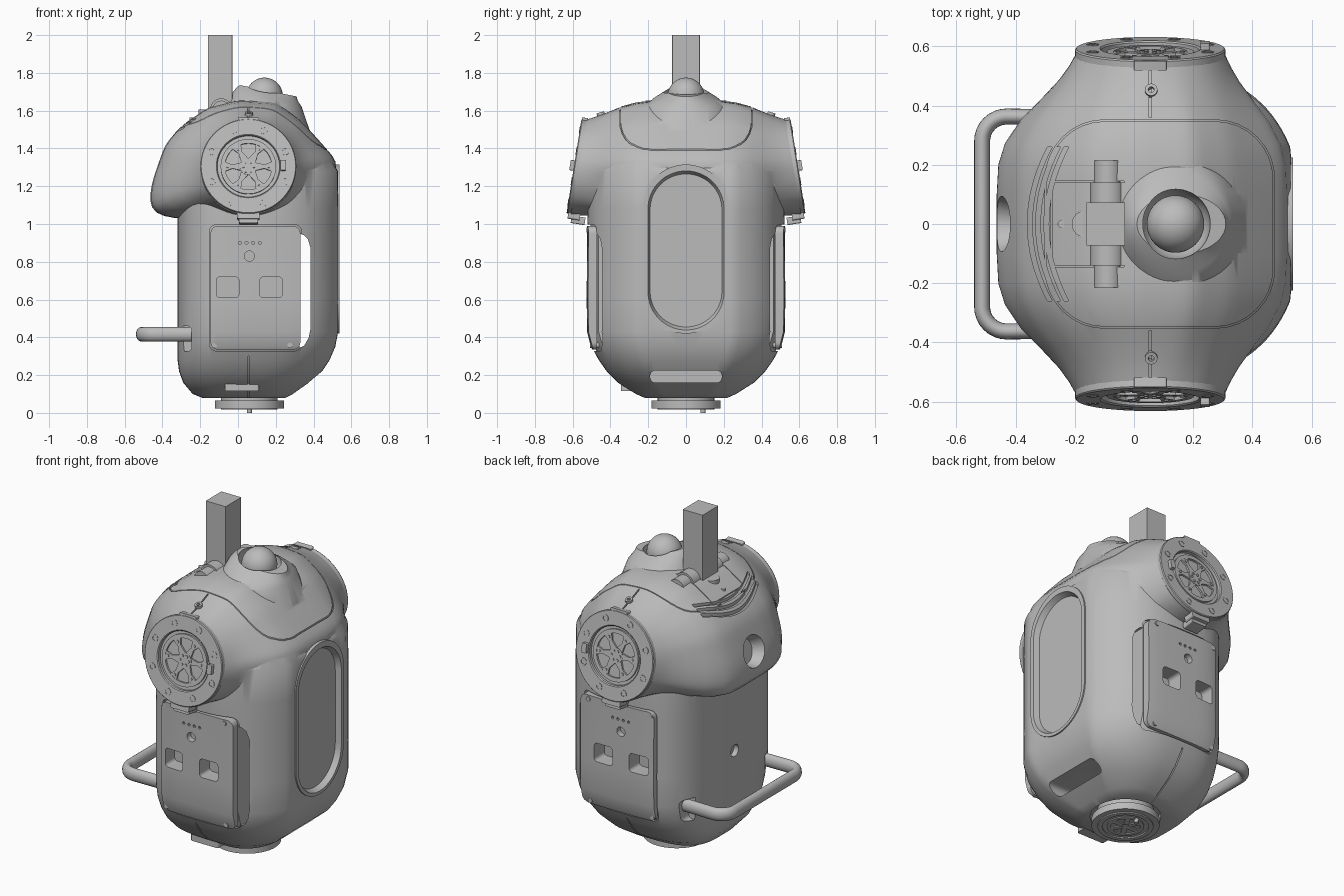
import bpy, bmesh, math
from mathutils import Matrix, Vector

if "Cube" in bpy.data.objects:
    bpy.data.objects.remove(bpy.data.objects["Cube"])

grey = bpy.data.materials.new("warm_grey")
grey.use_nodes = True
grey.diffuse_color = (0.5, 0.5, 0.5, 1)
grey.node_tree.nodes["Principled BSDF"].inputs["Base Color"].default_value = (0.5, 0.5, 0.5, 1)

SIDE = Matrix.Rotation(math.pi / 2, 4, 'X')       # local z points to -y
FRONT = Matrix(((0, 0, 1, 0), (1, 0, 0, 0), (0, 1, 0, 0), (0, 0, 0, 1)))  # local z points to +x
MIRROR = Matrix.Diagonal((1, -1, 1, 1))
TOP = Matrix.Identity(4)


# ---- helpers ----
def loft(bm, rings, mat=TOP, closed=False):
    vs = [[bm.verts.new(mat @ Vector(p)) for p in r] for r in rings]
    n = len(vs[0])
    pairs = list(zip(vs, vs[1:])) + ([(vs[-1], vs[0])] if closed else [])
    for a, b in pairs:
        for i in range(n):
            j = (i + 1) % n
            bm.faces.new((a[i], a[j], b[j], b[i]))
    if not closed:
        bm.faces.new(vs[0][::-1])
        bm.faces.new(vs[-1])


def prism(bm, pts, lo, hi, mat=TOP):
    loft(bm, [[(x, y, lo) for x, y in pts], [(x, y, hi) for x, y in pts]], mat)


def circle(r, cx=0, cy=0, n=32):
    return [(cx + r * math.cos(2 * math.pi * i / n), cy + r * math.sin(2 * math.pi * i / n)) for i in range(n)]


def rrect(x0, x1, y0, y1, r, n=8):
    out = []
    for k, (cx, cy) in enumerate(((x1 - r, y1 - r), (x0 + r, y1 - r), (x0 + r, y0 + r), (x1 - r, y0 + r))):
        for i in range(n + 1):
            a = math.pi / 2 * (k + i / n)
            out.append((cx + r * math.cos(a), cy + r * math.sin(a)))
    return out


def lathe(bm, profile, mat=TOP, n=48):
    loft(bm, [[(x, y, z) for x, y in circle(r, n=n)] for r, z in profile], mat, closed=True)


def finish(bm, name):
    bmesh.ops.recalc_face_normals(bm, faces=bm.faces)
    me = bpy.data.meshes.new(name)
    bm.to_mesh(me)
    bm.free()
    me.materials.append(grey)
    ob = bpy.data.objects.new(name, me)
    bpy.context.collection.objects.link(ob)
    return ob


def make(name, build):
    bm = bmesh.new()
    build(bm)
    return finish(bm, name)


def solid(pts, lo, hi, mat=TOP, name="cutter"):
    return make(name, lambda bm: prism(bm, pts, lo, hi, mat))


def boolean(target, other, op='DIFFERENCE', keep=False):
    m = target.modifiers.new("bool", 'BOOLEAN')
    m.operation, m.object, m.solver = op, other, 'EXACT'
    bpy.context.view_layer.objects.active = target
    bpy.ops.object.modifier_apply(modifier=m.name)
    if not keep:
        bpy.data.objects.remove(other)


# ---- main shells ----
def yoke(off=0.0):
    """Shoulder yoke: centre profile narrowing to a tilted round end on each side."""
    outline = [(.53, 1.325), (.43, 1.44), (.33, 1.55), (.2, 1.645), (0, 1.655), (-.15, 1.62), (-.3, 1.52),
               (-.385, 1.42), (-.455, 1.22), (-.47, 1.1), (-.44, 1.05), (-.32, 1.03), (.35, 1.03), (.45, 1.13), (.51, 1.25)]
    c, n, radii = Vector((.055, 1.3)), 96, []
    for i in range(n):
        a = 2 * math.pi * i / n + .001
        d, best = Vector((math.cos(a), math.sin(a))), .3
        for p, q in zip(outline, outline[1:] + outline[:1]):
            p, e = Vector(p) - c, Vector(q) - Vector(p)
            den = d.x * e.y - d.y * e.x
            if abs(den) > 1e-9:
                t, s = (p.x * e.y - p.y * e.x) / den, (p.x * d.y - p.y * d.x) / den
                if t > 0 and -1e-6 <= s <= 1 + 1e-6:
                    best = t
        radii.append(best)
    for _ in range(2):
        radii = [(radii[i - 1] + 2 * radii[i] + radii[(i + 1) % n]) / 4 for i in range(n)]
    half = [(.1, 1), (.2, .98), (.27, .9), (.35, .7), (.42, .44), (.48, .23), (.53, .09), (.57, 0)]
    stations = [(-y, f) for y, f in half[::-1]] + half
    rings = []
    for y, f in stations:
        ring = []
        for i, r in enumerate(radii):
            a, r = 2 * math.pi * i / n + .001, .253 + (r - .253) * f + off
            z = 1.3 + r * math.sin(a)
            ring.append((.055 + r * math.cos(a), y + .16 * (1.3 - z) * (abs(y) / .57) ** 3 * math.copysign(1, y), z))
        rings.append(ring)
    return make("yoke", lambda bm: loft(bm, rings))


def torso(off=0.0, reach=1.09, power=2.35, back=.6):
    """Lower torso: rounded sections with a flat front, boat-like toward the bottom."""
    rows = [(.08, -.19, .25, .22), (.1, -.24, .29, .265), (.16, -.29, .375, .36), (.22, -.312, .445, .42), (.28, -.32, .485, .462),
            (.35, -.32, .515, .5), (.43, -.32, .53, .52), (.6, -.32, .53, .522), (.95, -.32, .53, .52),
            (1.08, -.32, .53, .522), (1.28, -.31, .529, .515), (1.36, -.25, .48, .48), (1.45, -.15, .37, .42), (1.52, 0, .25, .3)]
    rings = []
    for z, xb, xf, yh in rows:
        ring = []
        for x, y in circle(1, n=96):
            e = 2 / power if x > 0 else back
            a = ((xf - .1) * reach if x > 0 else .1 - xb) + off
            ring.append((min(xf + off, .1 + a * math.copysign(abs(x) ** e, x)), (yh + off) * math.copysign(abs(y) ** e, y), z))
        rings.append(ring)
    return make("torso", lambda bm: loft(bm, rings))


def collar(bm):
    rows = [(1.705, .01, .31, .1, .2), (1.69, -.008, .315, .125, .2), (1.668, -.03, .323, .165, .15),
            (1.63, -.055, .337, .215, .05), (1.5, -.07, .378, .26, 0)]
    loft(bm, [[((a + b) / 2 + (b - a) / 2 * x, h * y, z - tilt * (b - a) / 2 * x)
               for x, y in circle(1, n=64)] for z, a, b, h, tilt in rows])


body = yoke()
body.name = "body_shell"
boolean(body, torso(), 'UNION')
boolean(body, make("collar", collar), 'UNION')
boolean(body, solid(rrect(-.225, .225, .42, 1.315, .224, 16), .48, .537, FRONT), 'UNION')

# chest recess with drafted walls
inner, outer = rrect(-.19, .19, .455, 1.265, .189, 16), rrect(-.204, .204, .435, 1.285, .203, 16)
boolean(body, make("cutter", lambda bm: loft(bm, [[(x, y, .505) for x, y in inner], [(x, y, .545) for x, y in outer]], FRONT)))

# shallow grooves: everything that reaches only a little below the skin
groove_depth = -.014
cores = [yoke(groove_depth), torso(groove_depth)]
frame = solid(rrect(-.3, .475, -.352, .352, .2), 1.2, 1.9)
boolean(frame, solid(rrect(-.295, .47, -.347, .347, .196), 1.1, 2))
hatch = solid(rrect(-.28, -.03, -.146, .146, .01), 1.3, 1.9)
boolean(hatch, solid(rrect(-.276, -.026, -.141, .141, .008), 1.2, 2))


def small_grooves(bm):
    for k in range(3):
        xc, ys = -.352 + .028 * k, [-.26 + .02 * i for i in range(27)]
        prism(bm, [(xc + y * y - .008, y) for y in ys] + [(xc + y * y + .008, y) for y in ys[::-1]], 1.2, 1.9)
    for m in (SIDE, MIRROR @ SIDE):
        prism(bm, rrect(.051, .059, .05, .3, .001, 1), .02, .7, m)
        prism(bm, rrect(-.152, .337, .328, .997, .04), .3, .7, m)
    for s in (1, -1):
        prism(bm, [(.051, s * .36), (.059, s * .36), (.059, s * .56), (.051, s * .56)], 1.4, 1.9)


for cutter in (frame, hatch, make("cutter", small_grooves)):
    for core in cores:
        boolean(cutter, core, keep=True)
    boolean(body, cutter)
for core in cores:
    bpy.data.objects.remove(core)


# deep openings: side grip slot, lower grip, rear port, handle pockets, waist recess
def deep_cuts(bm):
    prism(bm, [(.325, .345), (.35, .355), (.375, .4), (.385, .45), (.385, .87), (.37, .92), (.35, .94), (.325, .95)], -.7, .7, SIDE)
    prism(bm, rrect(-.19, .19, .16, .225, .03), .14, .7, FRONT)
    prism(bm, circle(.035, 0, .62), -.7, -.29, FRONT)
    prism(bm, circle(.19, .06, 0, 48), 0, .125)
    for m in (SIDE, MIRROR @ SIDE):
        prism(bm, rrect(-.4, -.245, .325, .46, .025), .325, .7, m)


def windows(bm):
    for m in (SIDE, MIRROR @ SIDE):
        for x in (-.055, .175):
            prism(bm, rrect(x - .06, x + .06, .61, .72, .02), .43, .7, m)
        prism(bm, circle(.027, .06, .83, 24), .49, .7, m)
        for i in range(4):
            prism(bm, circle(.008, .01 + .035 * i, .9, 10), .49, .7, m)


socket = Matrix.Translation((-.44, 0, 1.24)) @ Matrix.Rotation(math.radians(-75), 4, 'Y')
boolean(body, make("cutter", deep_cuts))
boolean(body, make("cutter", windows))
boolean(body, make("cutter", lambda bm: loft(bm, [[(x, y, z) for x, y in circle(r)] for r, z in ((.07, -.06), (.105, .04))], socket)))
ball_cut = make("cutter", lambda bm: bmesh.ops.create_uvsphere(bm, u_segments=48, v_segments=24, radius=.118,
                                                               matrix=Matrix.Translation((.14, 0, 1.69))))
boolean(body, ball_cut)

# ---- side covers: flatter than the torso, standing off at the front edge ----
covers = make("side_covers", lambda bm: [prism(bm, rrect(-.145, .33, .335, .99, .04), .472, .6, m) for m in (SIDE, MIRROR @ SIDE)])
boolean(covers, torso(.004, 1.25, 3.5, .5), 'INTERSECT')
boolean(covers, make("cutter", windows))


def cover_screws(bm):
    for m in (SIDE, MIRROR @ SIDE):
        for x, z, top in ((-.125, .968, .511), (.275, .968, .522), (-.125, .358, .493), (.275, .358, .503)):
            prism(bm, circle(.014, x, z, 16), .46, top + .005, m)


make("cover_screws", cover_screws)


# ---- shoulder joints ----
def shoulder(bm, m):
    lathe(bm, [(.254, -.01), (.254, .018), (.25, .023), (.17, .023), (.165, .018), (.165, -.01)], m)
    lathe(bm, [(.147, -.01), (.147, .012), (.124, .012), (.124, -.01)], m)
    prism(bm, circle(.045), -.01, .012, m)
    for i in range(6):
        spin = m @ Matrix.Rotation(math.pi / 3 * i, 4, 'Z')
        prism(bm, [(.035, -.022), (.085, -.01), (.13, -.028), (.13, .028), (.085, .01), (.035, .022)], -.01, .01, spin)
        prism(bm, circle(.008, .028, 0, 10), 0, .017, spin)
        prism(bm, circle(.008, .108, 0, 10), 0, .015, spin)
    for i in range(8):
        spin = m @ Matrix.Rotation(math.pi / 4 * (i + .5), 4, 'Z')
        lathe(bm, [(.021, .018), (.021, .0255), (.013, .0255), (.013, .018)], spin @ Matrix.Translation((.21, 0, 0)), 16)
    prism(bm, rrect(-.055, .055, .24, .262, .006), -.01, .021, m)      # top tab
    prism(bm, rrect(-.06, .06, -.28, -.24, .01), -.05, .014, m)        # lower clip
    prism(bm, rrect(-.05, .05, -.3, -.26, .008), -.08, -.006, m)
    prism(bm, rrect(.17, .2, -.025, .03, .005), .0, .045, m)           # side stop


for name, mirror in (("right_shoulder_joint", TOP), ("left_shoulder_joint", MIRROR)):
    place = mirror @ Matrix.Translation((.055, -.57, 1.303)) @ Matrix.Rotation(math.radians(81), 4, 'X')
    make(name, lambda bm: shoulder(bm, place))


def seam_screws(bm):
    for s in (1, -1):
        lathe(bm, [(.021, -.06), (.021, .004), (.01, .004), (.01, -.06)],
              Matrix.Translation((.058, s * .453, 1.587)) @ Matrix.Rotation(-s * .3, 4, 'X'), 24)


make("seam_screws", seam_screws)

# ---- neck ball and post ----
make("neck_ball", lambda bm: bmesh.ops.create_uvsphere(bm, u_segments=48, v_segments=24, radius=.097,
                                                       matrix=Matrix.Translation((.14, 0, 1.678))))
solid(rrect(-.16, -.03, -.073, .073, .001, 1), 1.45, 2, TOP, "post")


def hinge(bm):
    for lo, hi, r in ((-.215, -.14, .048), (-.14, .14, .06), (.14, .215, .048)):
        prism(bm, circle(r, -.088, 1.605), lo, hi, SIDE)
    prism(bm, circle(.045, -.165, 0), 1.45, 1.605)
    prism(bm, circle(.013, -.245, 0, 16), 1.45, 1.563)


make("post_hinge", hinge)


# ---- rear carrying handle: oval tube swept round a bent path ----
def handle(bm):
    path = [(-.24, -.36)]
    for sy in (-1, 1):
        arc = [(-.43 - .083 * math.sin(a), sy * (.28 + .083 * math.cos(a))) for a in [math.pi / 16 * i for i in range(9)]]
        path += arc if sy < 0 else arc[::-1]
    path.append((-.24, .36))
    rings = []
    for i, p in enumerate(path):
        t = Vector(path[min(i + 1, len(path) - 1)]) - Vector(path[max(i - 1, 0)])
        nx, ny = Vector((t.y, -t.x)).normalized()
        rings.append([(p[0] + nx * u, p[1] + ny * u, .416 + v * 1.4) for u, v in circle(.027, n=20)])
    loft(bm, rings)


make("rear_handle", handle)


# ---- waist joint underneath ----
def waist(bm):
    for r, lo, hi in ((.15, .06, .13), (.183, .024, .065)):
        prism(bm, circle(r, .06, 0, 48), lo, hi)
    base = Matrix.Translation((.06, 0, 0))
    lathe(bm, [(.15, .03), (.15, .017), (.125, .017), (.125, .03)], base)
    lathe(bm, [(.1, .03), (.1, .018), (.08, .018), (.08, .03)], base)
    for i in range(6):
        prism(bm, rrect(.02, .09, -.014, .014, .005), .018, .03, base @ Matrix.Rotation(math.pi / 3 * i, 4, 'Z'))
    prism(bm, circle(.013, .06, .09, 16), 0, .03)
    prism(bm, rrect(-.07, .11, -.345, -.28, .01), .115, .155)          # seam bracket


make("waist_joint", waist)

# ---- shading ----
bpy.ops.object.select_all(action='DESELECT')
for ob in bpy.context.collection.objects:
    if ob.type == 'MESH' and grey.name in ob.data.materials:
        ob.select_set(True)
        bpy.context.view_layer.objects.active = ob
bpy.ops.object.shade_smooth_by_angle(angle=math.radians(32))
